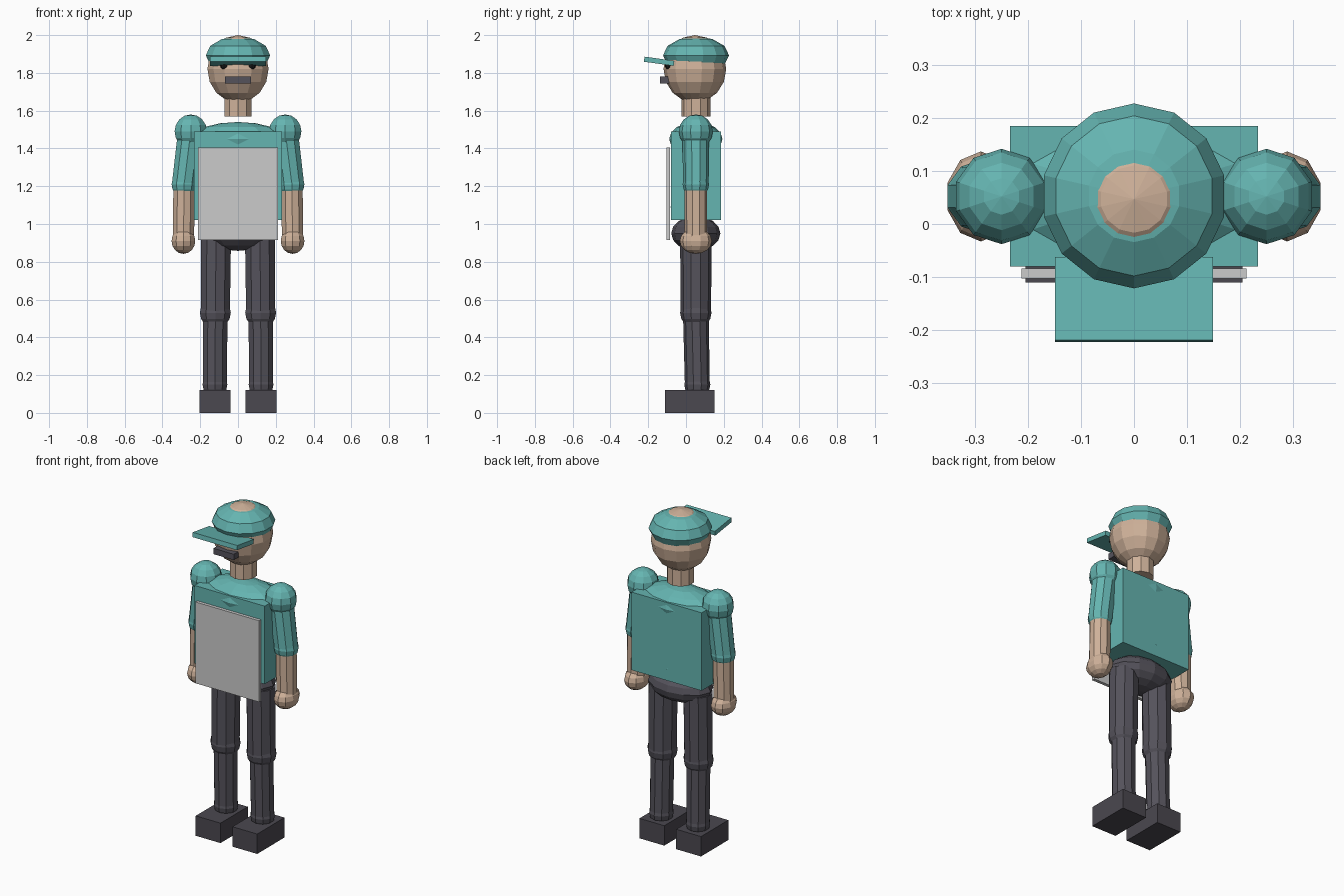
import bpy, bmesh, math
from mathutils import Vector, Matrix

if "Cube" in bpy.data.objects:
    bpy.data.objects.remove(bpy.data.objects["Cube"])


def material(name, rgb):
    m = bpy.data.materials.new(name)
    m.diffuse_color = (*rgb, 1)
    m.use_nodes = True
    m.node_tree.nodes["Principled BSDF"].inputs["Base Color"].default_value = m.diffuse_color
    return m


TEAL = material("teal_cloth", (0.13, 0.46, 0.44))
SKIN = material("skin", (0.62, 0.44, 0.32))
DARK = material("dark_cloth", (0.09, 0.085, 0.105))
SHOE = material("shoe", (0.07, 0.065, 0.08))
BLACK = material("eye", (0.01, 0.01, 0.01))
CY = 0.052  # body centre line in depth


def finish(name, bm, mat, matrix):
    bm.transform(matrix)
    mesh = bpy.data.meshes.new(name)
    bm.to_mesh(mesh)
    bm.free()
    if mat:
        mesh.materials.append(mat)
    ob = bpy.data.objects.new(name, mesh)
    bpy.context.collection.objects.link(ob)
    return ob


def ball(name, loc, radii, mat, seg=10, rings=8):
    bm = bmesh.new()
    bmesh.ops.create_uvsphere(bm, u_segments=seg, v_segments=rings, radius=1)
    return finish(name, bm, mat, Matrix.Translation(loc) @ Matrix.Diagonal((*radii, 1)))


def tube(name, a, b, r1, r2, mat, seg=10):
    a, b = Vector(a), Vector(b)
    up = b - a
    bm = bmesh.new()
    bmesh.ops.create_cone(bm, cap_ends=True, segments=seg, radius1=r1, radius2=r2, depth=up.length)
    rot = Vector((0, 0, 1)).rotation_difference(up).to_matrix().to_4x4()
    return finish(name, bm, mat, Matrix.Translation((a + b) / 2) @ rot)


def box(name, lo, hi, mat, tilt=0):
    lo, hi = Vector(lo), Vector(hi)
    bm = bmesh.new()
    bmesh.ops.create_cube(bm, size=1)
    return finish(name, bm, mat, Matrix.Translation((lo + hi) / 2)
                  @ Matrix.Rotation(tilt, 4, 'X') @ Matrix.Diagonal((*(hi - lo), 1)))


# Head, neck and face
ball("head", (0, 0.047, 1.821), (0.166, 0.166, 0.179), SKIN, 14, 8)
tube("neck", (0, CY, 1.57), (0, CY, 1.70), 0.0765, 0.0765, SKIN)
box("mouth_guard", (-0.068, -0.137, 1.745), (0.068, -0.09, 1.78), DARK)

# Cap
ball("cap_crown", (0, 0.053, 1.893), (0.1745, 0.1745, 0.0995), TEAL, 14, 6)
box("cap_brim", (-0.149, -0.222, 1.848), (0.149, -0.063, 1.875), TEAL, math.radians(-8))

# Torso, with rounded chest, waist and hips
box("shirt", (-0.234, -0.08, 1.02), (0.234, 0.185, 1.49), TEAL)
ball("chest", (0, CY, 1.45), (0.25, 0.141, 0.09), TEAL, 12, 8)
ball("waist", (0, CY, 1.09), (0.19, 0.1345, 0.06), TEAL, 12, 8)
ball("hips", (0, CY, 0.95), (0.20, 0.13, 0.092), DARK, 12, 8)
box("apron_panel", (-0.212, -0.103, 0.915), (0.212, -0.084, 1.405), None)

for side, s in (("left", 1), ("right", -1)):
    ball(side + "_eye", (s * 0.073, -0.09, 1.84), (0.022,) * 3, BLACK, 8, 6)

    # Arm
    shoulder, elbow, hand = (s * 0.25, CY, 1.49), (s * 0.285, CY, 1.21), (s * 0.289, CY, 0.91)
    ball(side + "_shoulder", shoulder, (0.09,) * 3, TEAL)
    tube(side + "_upper_arm", elbow, shoulder, 0.068, 0.071, TEAL)
    ball(side + "_elbow", elbow, (0.07,) * 3, TEAL)
    tube(side + "_forearm", hand, elbow, 0.059, 0.060, SKIN)
    ball(side + "_hand", hand, (0.066, 0.085, 0.068), SKIN)

    # Leg and shoe
    hip, knee, ankle = (s * 0.116, CY, 0.93), (s * 0.12, CY, 0.53), (s * 0.122, 0.06, 0.15)
    tube(side + "_thigh", knee, hip, 0.081, 0.083, DARK)
    ball(side + "_knee", knee, (0.086, 0.083, 0.083), DARK)
    tube(side + "_shin", ankle, knee, 0.066, 0.068, DARK)
    ball(side + "_ankle", ankle, (0.069,) * 3, DARK)
    x0, x1 = sorted((s * 0.04, s * 0.205))
    box(side + "_shoe", (x0, -0.11, 0), (x1, 0.15, 0.12), SHOE)
